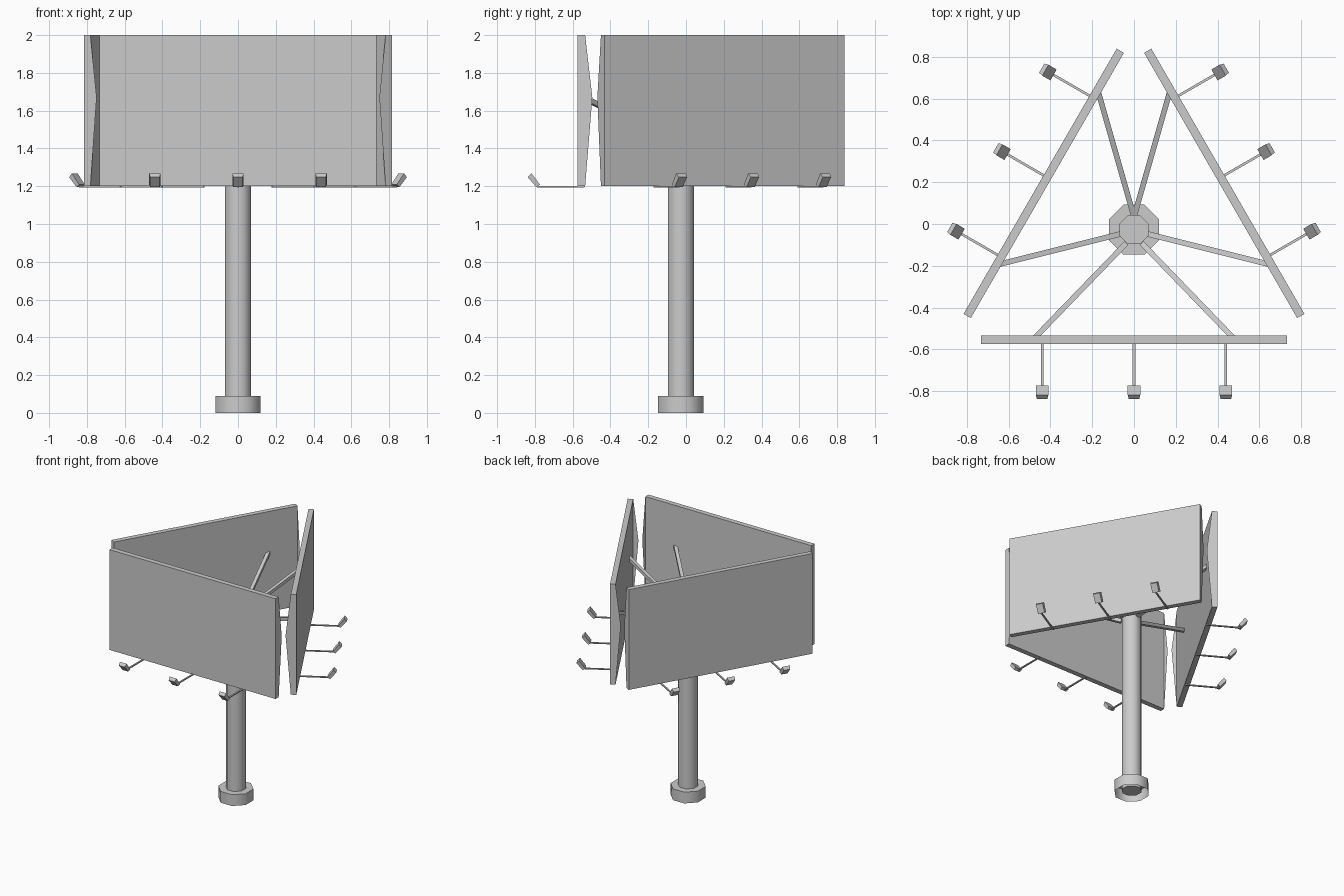
import bpy, bmesh, math
from mathutils import Vector, Matrix

if "Cube" in bpy.data.objects:
    bpy.data.objects.remove(bpy.data.objects["Cube"])

CENTRE_Y = -0.055      # centre of the triangle of boards
POLE_Y = -0.027


def make(name, verts, faces, mat=Matrix()):
    me = bpy.data.meshes.new(name)
    me.from_pydata([tuple(mat @ Vector(v)) for v in verts], [], faces)
    bm = bmesh.new()
    bm.from_mesh(me)
    bmesh.ops.recalc_face_normals(bm, faces=bm.faces)
    bm.to_mesh(me)
    bm.free()
    ob = bpy.data.objects.new(name, me)
    bpy.context.collection.objects.link(ob)
    return ob


HEX = [(0, 1, 2, 3), (4, 5, 6, 7), (0, 1, 5, 4), (1, 2, 6, 5), (2, 3, 7, 6), (3, 0, 4, 7)]


def beam(name, a, b, w, h, mat):
    """Rectangular bar between two points, w wide and h high."""
    a, b = Vector(a), Vector(b)
    d = (b - a).normalized()
    s = d.cross(Vector((0, 0, 1))).normalized() * w / 2
    u = s.normalized().cross(d) * h / 2
    return make(name, [p + i * s + j * u for p in (a, b)
                       for i, j in ((-1, -1), (1, -1), (1, 1), (-1, 1))], HEX, mat)


def octagon(name, half_width, z0, z1, caps):
    bm = bmesh.new()
    bmesh.ops.create_cone(bm, cap_ends=True, segments=8, depth=z1 - z0,
                          radius1=half_width / math.cos(math.pi / 8),
                          radius2=half_width / math.cos(math.pi / 8))
    bmesh.ops.rotate(bm, verts=bm.verts, matrix=Matrix.Rotation(math.pi / 8, 3, 'Z'))
    bmesh.ops.translate(bm, verts=bm.verts, vec=(0, POLE_Y, (z0 + z1) / 2))
    bm.normal_update()
    if not caps:  # open underside
        low = [f for f in bm.faces if f.normal.z < -0.9]
        bmesh.ops.delete(bm, geom=low, context='FACES_ONLY')
    me = bpy.data.meshes.new(name)
    bm.to_mesh(me)
    bm.free()
    ob = bpy.data.objects.new(name, me)
    bpy.context.collection.objects.link(ob)
    bpy.ops.object.select_all(action='DESELECT')
    ob.select_set(True)
    bpy.context.view_layer.objects.active = ob
    bpy.ops.object.shade_smooth_by_angle(angle=math.radians(50))


# Pole and its footing
octagon("pole", 0.069, 0.02, 1.5, True)
octagon("footing", 0.12, 0.0, 0.09, False)

L, FRONT, BACK = 0.733, -0.519, -0.479    # board in local frame
for label, k, shift in (("front", 0, 0.0), ("right", 1, 0.033), ("left", 2, -0.033)):
    turn = Matrix.Translation((0, CENTRE_Y, 0)) @ Matrix.Rotation(k * math.tau / 3, 4, 'Z')
    slid = turn @ Matrix.Translation((shift, 0, 0))

    # Board with pointed end plates on its back
    verts = [(x, y, z) for x in (-L, L)
             for y, z in ((FRONT, 1.2), (BACK, 1.2), (BACK, 2.0), (FRONT, 2.0))]
    make(label + "_board", verts, HEX, turn)
    for x in (-L, L):
        make(label + "_end_plate", [(x, BACK, 1.2), (x, BACK + 0.038, 1.67), (x, BACK, 2.0)],
             [(0, 1, 2)], turn)

    # Struts from the pole to the board
    for s in (-1, 1):
        beam(label + "_strut", (s * 0.04, -0.04, 1.45), (s * 0.475, -0.49, 1.67),
             0.026, 0.026, slid)

    # Lamp arms and lamp heads
    for x in (-0.44, 0, 0.44):
        beam(label + "_lamp_arm", (x, -0.482, 1.198), (x, -0.735, 1.198), 0.012, 0.008, slid)
        lens, rear = ((-0.763, 1.268), (-0.718, 1.208)), ((-0.783, 1.248), (-0.737, 1.195))
        head = []
        for (top, low), w in ((lens, 0.03), (rear, 0.025)):
            head += [(x - w, *top), (x + w, *top), (x + w, *low), (x - w, *low)]
        make(label + "_lamp_head", head, HEX, slid)
